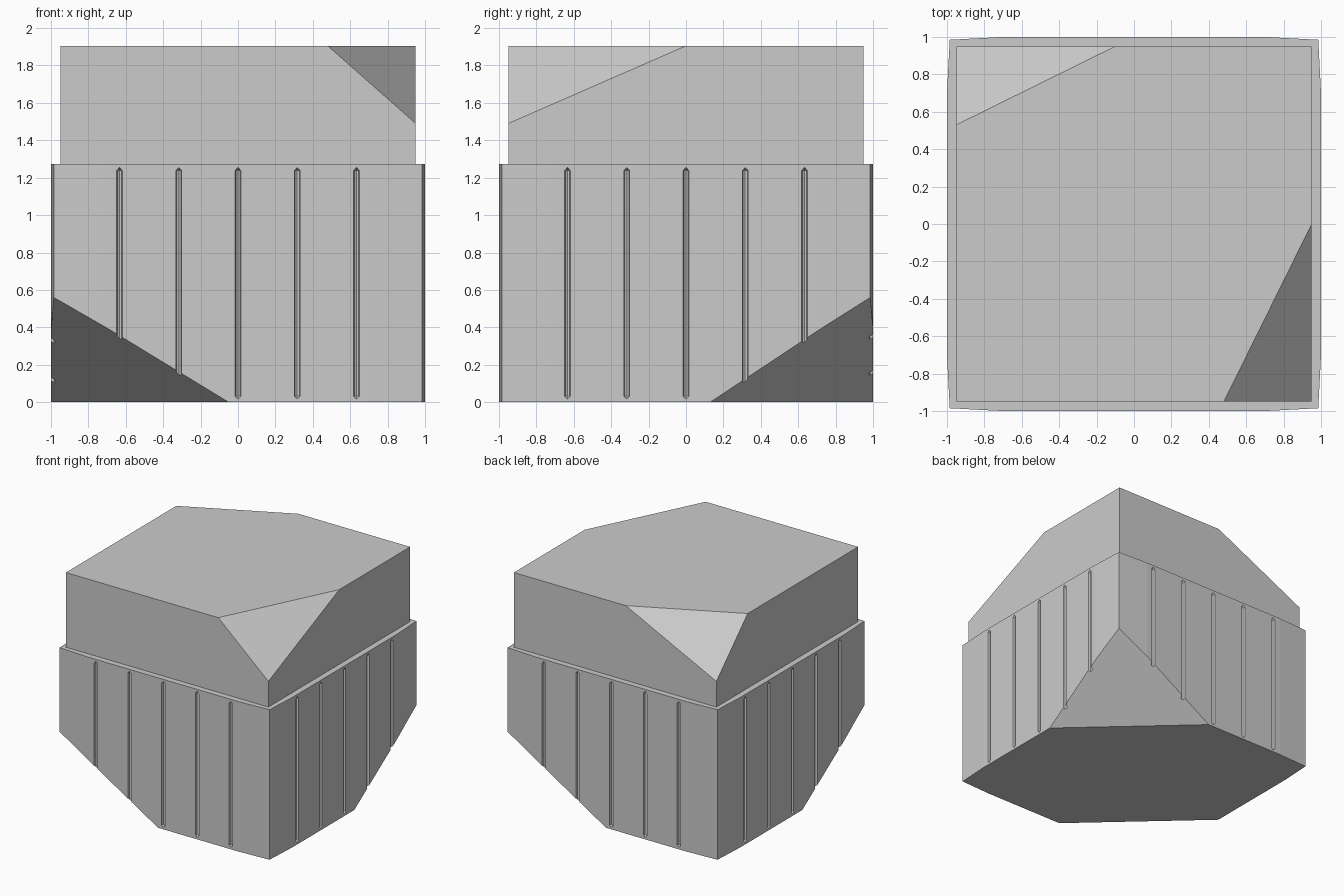
import bpy, bmesh, math
from mathutils import Vector, Matrix

if "Cube" in bpy.data.objects:
    bpy.data.objects.remove(bpy.data.objects["Cube"])


def make_object(name, bm):
    bmesh.ops.recalc_face_normals(bm, faces=bm.faces[:])
    mesh = bpy.data.meshes.new(name)
    bm.to_mesh(mesh)
    bm.free()
    obj = bpy.data.objects.new(name, mesh)
    bpy.context.collection.objects.link(obj)
    return obj


def prism(outline, z0, z1):
    bm = bmesh.new()
    low = [bm.verts.new((x, y, z0)) for x, y in outline]
    high = [bm.verts.new((x, y, z1)) for x, y in outline]
    n = len(outline)
    bm.faces.new(low[::-1])
    bm.faces.new(high)
    for i in range(n):
        j = (i + 1) % n
        bm.faces.new((low[i], low[j], high[j], high[i]))
    return bm


def cut_corner(bm, a, b, c):
    # Slice off the corner outside the plane through three points
    a, b, c = Vector(a), Vector(b), Vector(c)
    normal = (b - a).cross(c - a).normalized()
    if normal.dot(a - Vector((0, 0, 1))) < 0:
        normal.negate()
    bmesh.ops.bisect_plane(bm, geom=bm.verts[:] + bm.edges[:] + bm.faces[:],
                           dist=1e-5, plane_co=a, plane_no=normal,
                           clear_outer=True)
    bmesh.ops.holes_fill(bm, edges=[e for e in bm.edges if e.is_boundary], sides=0)


# Lower body: slightly bowed walls, two opposite bottom corners sliced off
C, B = 0.985, 0.7
outline = []
for k in range(4):
    turn = Matrix.Rotation(k * math.pi / 2, 2)
    outline += [turn @ Vector(p) for p in ((-C, -C), (-B, -1), (B, -1))]
bm = prism(outline, 0, 1.272)
for s in (1, -1):
    cut_corner(bm, (-C * s, -C * s, 0.56), (-0.05 * s, -s, 0), (-s, -0.13 * s, 0))
body = make_object("lower_body", bm)

# Groove cutters: five pointed rods on each of the four walls
bm = bmesh.new()
SIDES = 8
for k in range(4):
    turn = Matrix.Rotation(k * math.pi / 2, 3, 'Z')
    for i in range(-2, 3):
        x = i * 0.3167
        rings = []
        for z in (0.032, 1.238):
            rings.append([bm.verts.new(turn @ Vector((
                x + 0.016 * math.cos(2 * math.pi * t / SIDES),
                -0.9985 + 0.022 * math.sin(2 * math.pi * t / SIDES), z)))
                for t in range(SIDES)])
        tips = [bm.verts.new(turn @ Vector((x, -0.9985, z))) for z in (0.016, 1.256)]
        for t in range(SIDES):
            u = (t + 1) % SIDES
            bm.faces.new((rings[0][t], rings[0][u], rings[1][u], rings[1][t]))
            bm.faces.new((rings[0][u], rings[0][t], tips[0]))
            bm.faces.new((rings[1][t], rings[1][u], tips[1]))
cutter = make_object("groove_cutter", bm)
cutter.hide_render = True
cutter.hide_set(True)

mod = body.modifiers.new("grooves", 'BOOLEAN')
mod.operation = 'DIFFERENCE'
mod.solver = 'EXACT'
mod.object = cutter

# Upper block: two opposite top corners sliced off
U, T, L = 0.95, 1.905, 1.49
bm = prism([(-U, -U), (U, -U), (U, U), (-U, U)], 1.272, T)
cut_corner(bm, (U, -U, L), (0.48, -U, T), (U, 0, T))
cut_corner(bm, (-U, U, L), (-U, 0.53, T), (-0.1, U, T))
make_object("upper_block", bm)
